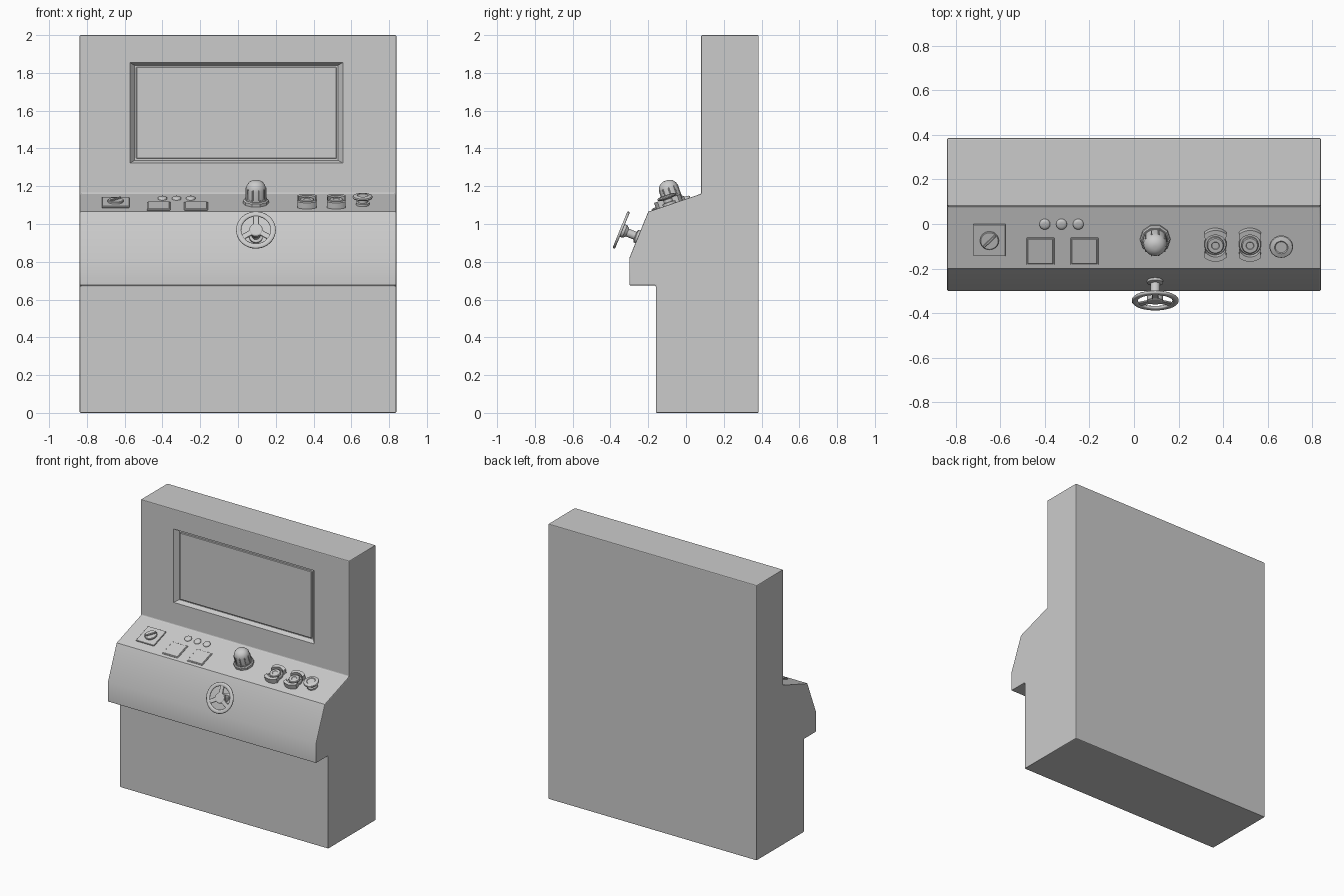
import bpy, bmesh, math
from mathutils import Matrix, Vector

if "Cube" in bpy.data.objects:
    bpy.data.objects.remove(bpy.data.objects["Cube"])

PANEL = math.atan2(0.095, 0.28)      # tilt of the control panel
APRON = math.atan2(0.245, 0.10)      # tilt of the sloping front


def frame(x, y, z, tilt):
    return Matrix.Translation((x, y, z)) @ Matrix.Rotation(tilt, 4, 'X')


def on_panel(x, y):
    return frame(x, y, 1.065 + (y + 0.2) * 0.095 / 0.28, PANEL)


def finish(name, bm, mat=None, angle=30):
    bmesh.ops.recalc_face_normals(bm, faces=bm.faces)
    me = bpy.data.meshes.new(name)
    bm.to_mesh(me)
    bm.free()
    ob = bpy.data.objects.new(name, me)
    bpy.context.collection.objects.link(ob)
    if mat:
        ob.matrix_world = mat
    smooth(ob, angle)
    return ob


def smooth(ob, angle=30):
    bpy.ops.object.select_all(action='DESELECT')
    bpy.context.view_layer.objects.active = ob
    ob.select_set(True)
    bpy.ops.object.shade_smooth_by_angle(angle=math.radians(angle))


def extrude(bm, pts, vec):
    """Close a planar outline into a solid along vec."""
    f = bm.faces.new([bm.verts.new(p) for p in pts])
    r = bmesh.ops.extrude_face_region(bm, geom=[f], use_keep_orig=True)
    bmesh.ops.translate(bm, vec=Vector(vec), verts=[v for v in r['geom'] if isinstance(v, bmesh.types.BMVert)])


def box(name, size, mat, bevel=0.002):
    bm = bmesh.new()
    bmesh.ops.create_cube(bm, size=1)
    bmesh.ops.scale(bm, vec=size, verts=bm.verts)
    bmesh.ops.translate(bm, vec=(0, 0, size[2] / 2), verts=bm.verts)
    bmesh.ops.bevel(bm, geom=bm.edges[:], offset=bevel, segments=1, affect='EDGES')
    return finish(name, bm, mat)


def lathe(name, profile, mat, seg=32, angle=30):
    """Spin (radius, height) points about local z; capped at both ends."""
    bm = bmesh.new()
    rings = [[bm.verts.new((r * math.cos(2 * math.pi * i / seg), r * math.sin(2 * math.pi * i / seg), h))
              for i in range(seg)] for r, h in profile]
    for a, b in zip(rings, rings[1:]):
        for i in range(seg):
            j = (i + 1) % seg
            bm.faces.new((a[i], a[j], b[j], b[i]))
    bm.faces.new(rings[0])
    bm.faces.new(rings[-1])
    return finish(name, bm, mat, angle)


def apply_mods(ob):
    bpy.context.view_layer.objects.active = ob
    for m in list(ob.modifiers):
        bpy.ops.object.modifier_apply(modifier=m.name)


# cabinet: one side profile extruded across the width
side = [(-0.16, 0), (0.385, 0), (0.385, 2), (0.08, 2), (0.08, 1.16),
        (-0.2, 1.065), (-0.3, 0.82), (-0.3, 0.675), (-0.16, 0.675)]
bm = bmesh.new()
extrude(bm, [(-0.838, y, z) for y, z in side], (1.676, 0, 0))
cabinet = finish("cabinet", bm)
bev = cabinet.modifiers.new("bevel", 'BEVEL')
bev.width, bev.segments, bev.angle_limit = 0.006, 2, math.radians(60)

# screen recess: tapered cutter
bm = bmesh.new()
loops = []
for m, y in ((0.025, 0.11), (0.0, 0.08), (0.0, 0.05)):
    loops.append([bm.verts.new((x, y, z)) for x, z in
                  ((-0.573 + m, 1.322 + m * 0.6), (0.555 - m, 1.322 + m * 0.6),
                   (0.555 - m, 1.855 - m * 0.6), (-0.573 + m, 1.855 - m * 0.6))])
for a, b in zip(loops, loops[1:]):
    for i in range(4):
        bm.faces.new((a[i], a[(i + 1) % 4], b[(i + 1) % 4], b[i]))
bm.faces.new(loops[0])
bm.faces.new(loops[-1])
cutter = finish("screen_cutter", bm)
cutter.hide_render = True
cut = cabinet.modifiers.new("recess", 'BOOLEAN')
cut.object, cut.operation, cut.solver = cutter, 'DIFFERENCE', 'EXACT'
apply_mods(cabinet)
bpy.data.objects.remove(cutter)
smooth(cabinet)

# screen glass
box("screen", (1.06, 0.485, 0.012), frame(-0.009, 0.112, 1.588, math.pi / 2), 0.003)

# key selector
sel = on_panel(-0.648, -0.07)
box("selector_plate", (0.145, 0.15, 0.01), sel)
lathe("selector_dial", [(0.042, 0.008), (0.042, 0.018), (0.039, 0.021)], sel)
box("selector_bar", (0.076, 0.01, 0.03), sel @ Matrix.Rotation(math.radians(45), 4, 'Z'))

# indicator lamps and square buttons
for i in range(3):
    lathe(f"indicator_lamp_{i + 1}", [(0.024, -0.002), (0.024, 0.007), (0.020, 0.011), (0.011, 0.013)],
          on_panel(-0.4 + 0.075 * i, 0.0), 24, 50)
for i, x in enumerate((-0.42, -0.2225)):
    m = on_panel(x, -0.121)
    box(f"square_button_{i + 1}", (0.125, 0.127, 0.006), m)
    box(f"square_button_cap_{i + 1}", (0.115, 0.117, 0.009), m)

# warning beacon: collar, ribbed dome
bea = on_panel(0.095, -0.066)
lathe("beacon_collar", [(0.068, -0.002), (0.068, 0.016), (0.062, 0.022), (0.058, 0.022), (0.058, 0.03)], bea, 10, 15)
lathe("beacon_dome", [(0.054, 0.025), (0.053, 0.08), (0.048, 0.1), (0.036, 0.116), (0.02, 0.124), (0.008, 0.126)],
      bea, 20, 35)
for i in range(10):
    a = 2 * math.pi * i / 10
    box(f"beacon_rib_{i + 1}", (0.006, 0.006, 0.062),
        bea @ Matrix.Rotation(a, 4, 'Z') @ Matrix.Translation((0.053, 0, 0.025)), 0.001)


# shrouded push buttons: base, plunger and two guard arcs
def arc(r, a0, a1, h, n=12):
    return [(r * math.cos(a0 + (a1 - a0) * i / n), r * math.sin(a0 + (a1 - a0) * i / n), h) for i in range(n + 1)]


for k, x in enumerate((0.365, 0.52)):
    m = on_panel(x, -0.088)
    lathe(f"push_base_{k + 1}", [(0.05, -0.002), (0.05, 0.01), (0.047, 0.013)], m)
    lathe(f"push_plunger_{k + 1}", [(0.038, 0.01), (0.038, 0.026), (0.034, 0.03), (0.018, 0.03), (0.016, 0.028)], m)
    bm = bmesh.new()
    for s in (0, math.pi):
        a = math.acos(0.05 / 0.074)
        b = math.acos(0.046 / 0.052)
        outer = arc(0.074, s + a, s + math.pi - a, -0.002)
        inner = arc(0.052, s + math.pi - b, s + b, -0.002)
        extrude(bm, outer + inner, (0, 0, 0.036))
    finish(f"push_guard_{k + 1}", bm, m)

# emergency stop mushroom
lathe("stop_button", [(0.036, -0.002), (0.036, 0.012), (0.025, 0.014), (0.025, 0.03), (0.05, 0.036), (0.053, 0.042),
                      (0.05, 0.048), (0.03, 0.053), (0.026, 0.05), (0.01, 0.05)], on_panel(0.66, -0.088))

# handwheel on the sloping front
wheel = frame(0.095, -0.343, 0.968, APRON)
lathe("wheel_flange", [(0.036, -0.11), (0.036, -0.085), (0.024, -0.08)], wheel)
lathe("wheel_shaft", [(0.022, -0.1), (0.022, -0.025)], wheel)
lathe("wheel_hub", [(0.025, -0.035), (0.036, -0.02), (0.036, 0.003), (0.03, 0.007)], wheel)
bm = bmesh.new()
sec = [(0.105, -0.003), (0.105, 0.003), (0.101, 0.007), (0.082, 0.007), (0.078, 0.003), (0.078, -0.003),
       (0.082, -0.007), (0.101, -0.007)]
N = 40
rings = [[bm.verts.new((r * math.cos(2 * math.pi * i / N), r * math.sin(2 * math.pi * i / N), h)) for r, h in sec]
         for i in range(N)]
for i in range(N):
    for j in range(8):
        a, b, j2 = rings[i], rings[(i + 1) % N], (j + 1) % 8
        bm.faces.new((a[j], b[j], b[j2], a[j2]))
finish("wheel_rim", bm, wheel, 50)
for i in range(3):
    box(f"wheel_spoke_{i + 1}", (0.07, 0.03, 0.009),
        wheel @ Matrix.Rotation(math.radians(90 + 120 * i), 4, 'Z') @ Matrix.Translation((0.053, 0, -0.0045)))
